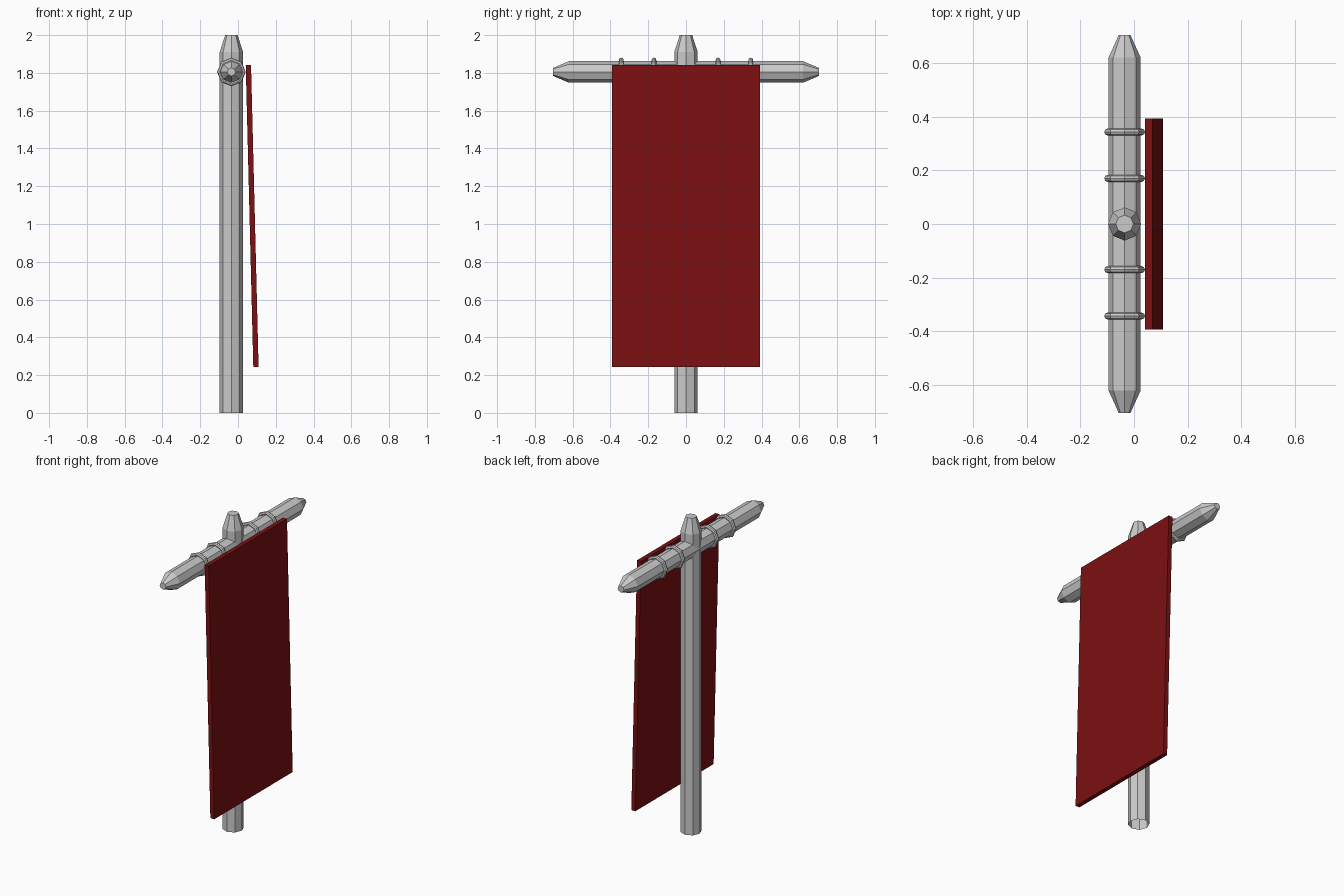
import bpy, bmesh
from math import cos, sin, pi, radians
from mathutils import Matrix, Vector

if "Cube" in bpy.data.objects:
    bpy.data.objects.remove(bpy.data.objects["Cube"])

POLE_X, BAR_Z, SIDES = -0.035, 1.805, 8


def lathe(name, profile, matrix, cap_start=True, cap_end=True, closed=False):
    """Revolve (radius, height) points into a flat-faced eight-sided solid."""
    bm = bmesh.new()
    rings = [[bm.verts.new(matrix @ Vector((r * cos(2 * pi * i / SIDES),
                                            r * sin(2 * pi * i / SIDES), h)))
              for i in range(SIDES)] for r, h in profile]
    pairs = list(zip(rings, rings[1:]))
    if closed:
        pairs.append((rings[-1], rings[0]))
    for a, b in pairs:
        for i in range(SIDES):
            j = (i + 1) % SIDES
            bm.faces.new((a[i], a[j], b[j], b[i]))
    if cap_start and not closed:
        bm.faces.new(rings[0][::-1])
    if cap_end and not closed:
        bm.faces.new(rings[-1])
    bmesh.ops.recalc_face_normals(bm, faces=bm.faces)
    mesh = bpy.data.meshes.new(name)
    bm.to_mesh(mesh)
    bm.free()
    obj = bpy.data.objects.new(name, mesh)
    bpy.context.collection.objects.link(obj)
    return obj


# Upright pole with tapered tip, open underneath
lathe("pole", [(0.062, 0), (0.062, 1.91), (0.033, 2.0)],
      Matrix.Translation((POLE_X, 0, 0)), cap_start=False)

# Crossbar along y with tapered ends
to_y = Matrix.Rotation(radians(-90), 4, 'X')
flat = Matrix.Diagonal((1, 1, 0.95, 1))
lathe("crossbar", [(0.022, -0.704), (0.06, -0.62), (0.06, 0.62), (0.022, 0.704)],
      Matrix.Translation((POLE_X, 0, BAR_Z)) @ flat @ to_y)

# Binding rings round the crossbar
tube = [(0.063 + 0.013 * cos(2 * pi * i / 8), 0.013 * sin(2 * pi * i / 8))
        for i in range(8)]
for n, y in enumerate((-0.343, -0.17, 0.17, 0.343), 1):
    lathe(f"ring_{n}", tube, Matrix.Translation((POLE_X, y, BAR_Z)) @ to_y, closed=True)

# Cloth: thin slab leaning forward towards the bottom
bpy.ops.mesh.primitive_cube_add(size=1)
cloth = bpy.context.object
cloth.name = "banner_cloth"
for v in cloth.data.vertices:
    x, y, z = v.co
    v.co = (0.075 - 0.04 * z + 0.028 * x, 0.786 * y, 1.0425 + 1.597 * z)
red = bpy.data.materials.new("red_cloth")
red.diffuse_color = (0.2, 0.005, 0.006, 1)
red.use_nodes = True
red.node_tree.nodes["Principled BSDF"].inputs["Base Color"].default_value = red.diffuse_color
cloth.data.materials.append(red)
